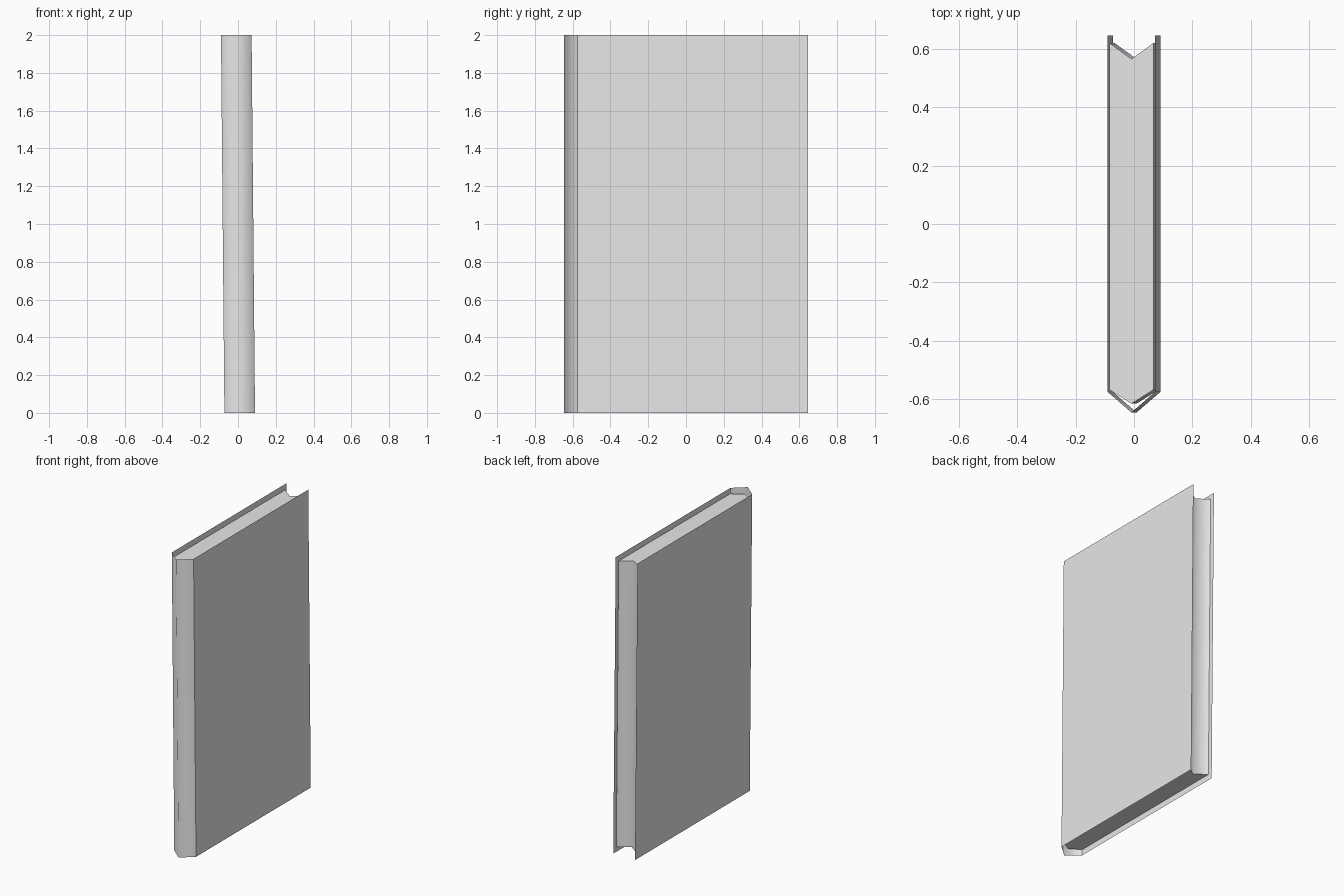
import bpy, bmesh

default = bpy.data.objects.get("Cube")
if default:
    bpy.data.objects.remove(default, do_unlink=True)

# One plain grey for the whole book
GREY = (0.8, 0.8, 0.8, 1)
grey = bpy.data.materials.new("light_grey")
grey.diffuse_color = GREY
grey.use_nodes = True
grey.node_tree.nodes["Principled BSDF"].inputs["Base Color"].default_value = GREY

LEAN = -0.009      # sideways lean per unit of height
OVERHANG = 0.035   # cover height beyond the pages at top and bottom


def upright(name, outline, z0, z1, closed, folds):
    """Raise an outline from z0 to z1; edges at the fold points stay soft."""
    bm = bmesh.new()
    rows = [[bm.verts.new((x + LEAN * (z - 1), y, z)) for x, y in outline]
            for z in (z0, z1)]
    count = len(outline)
    for i in range(count if closed else count - 1):
        j = (i + 1) % count
        bm.faces.new((rows[0][i], rows[0][j], rows[1][j], rows[1][i]))
    if closed:
        bm.faces.new(rows[0][::-1])
        bm.faces.new(rows[1])
    for face in bm.faces:
        face.smooth = True
    for edge in bm.edges:
        edge.smooth = False
    for i in folds:
        bm.edges.get((rows[0][i], rows[1][i])).smooth = True
    bm.normal_update()
    mesh = bpy.data.meshes.new(name)
    bm.to_mesh(mesh)
    bm.free()
    mesh.materials.append(grey)
    obj = bpy.data.objects.new(name, mesh)
    bpy.context.collection.objects.link(obj)


# Cover: two thin boards joined by a softly folded spine
upright("cover", [(-0.081, 0.645), (-0.081, -0.575), (0, -0.645),
                  (0.081, -0.575), (0.081, 0.645)], 0, 2, False, [2])

# Pages: rounded toward the spine, hollow at the fore edge
upright("page_block", [(-0.076, 0.62), (-0.076, -0.567), (0, -0.615),
                       (0.076, -0.567), (0.076, 0.62), (0, 0.565)],
        OVERHANG, 2 - OVERHANG, True, [2, 5])
